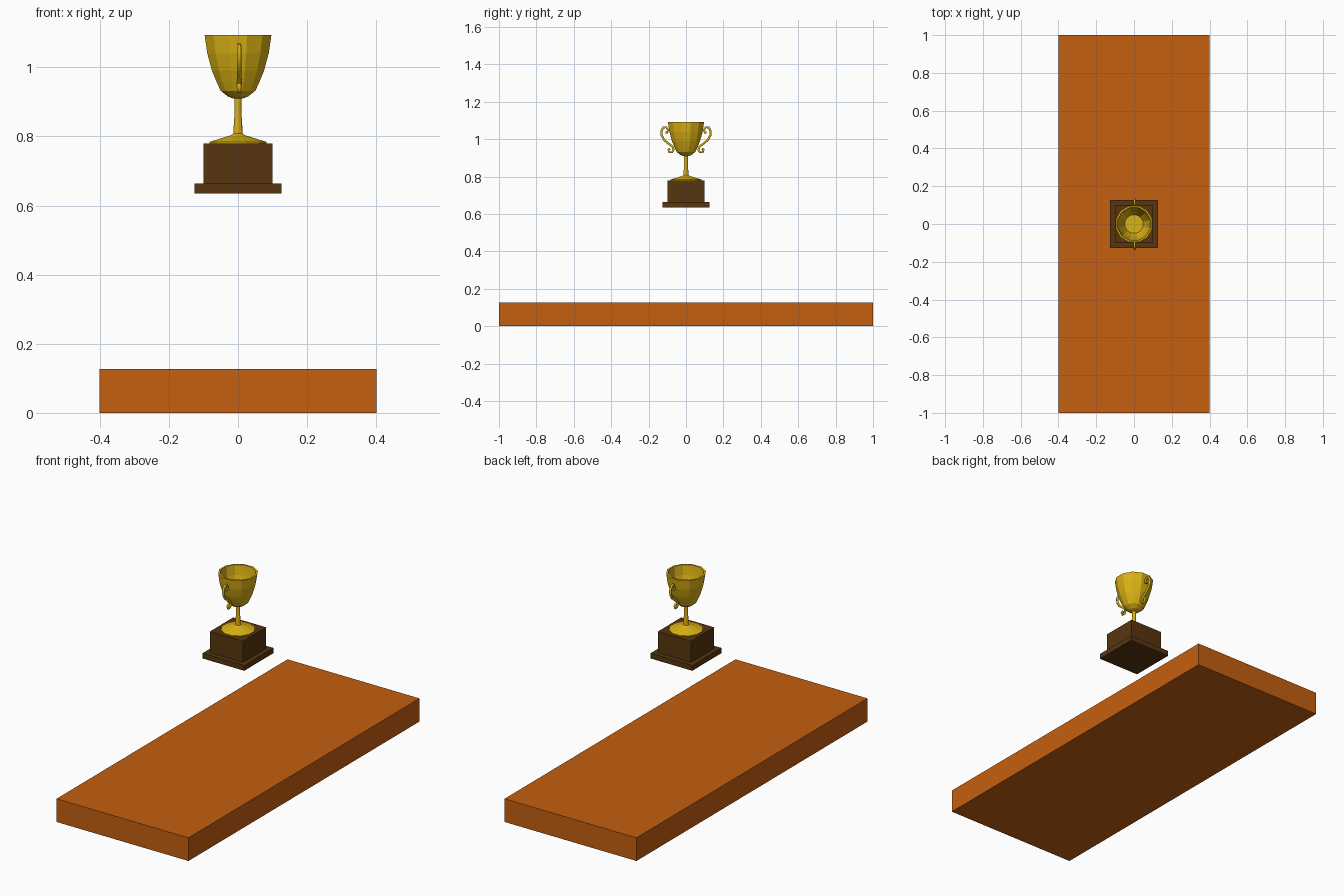
import bpy, math

if "Cube" in bpy.data.objects:
    bpy.data.objects.remove(bpy.data.objects["Cube"])

def material(name, rgb):
    m = bpy.data.materials.new(name)
    m.diffuse_color = (*rgb, 1)
    m.use_nodes = True
    m.node_tree.nodes["Principled BSDF"].inputs["Base Color"].default_value = m.diffuse_color
    return m

wood = material("orange_wood", (0.55, 0.115, 0.005))
dark = material("dark_wood", (0.095, 0.036, 0.005))
gold = material("gold", (0.72, 0.45, 0.007))

def box(name, sx, sy, z0, z1, mat):
    x, y = sx / 2, sy / 2
    ring = [(-x, -y), (x, -y), (x, y), (-x, y)]
    verts = [(a, b, z) for z in (z0, z1) for a, b in ring]
    faces = [(3, 2, 1, 0), (4, 5, 6, 7)]
    faces += [(i, (i + 1) % 4, (i + 1) % 4 + 4, i + 4) for i in range(4)]
    add(name, verts, faces, mat)

def add(name, verts, faces, mat):
    me = bpy.data.meshes.new(name)
    me.from_pydata(verts, [], faces)
    me.materials.append(mat)
    ob = bpy.data.objects.new(name, me)
    bpy.context.collection.objects.link(ob)
    return ob

def lathe(name, profile, n, mat):
    verts, faces = [], []
    for r, z in profile:
        for i in range(n):
            a = 2 * math.pi * (i + 0.5) / n
            verts.append((r * math.cos(a), r * math.sin(a), z))
    for k in range(len(profile) - 1):
        for i in range(n):
            j = (i + 1) % n
            faces.append((k * n + i, k * n + j, (k + 1) * n + j, (k + 1) * n + i))
    last = (len(profile) - 1) * n
    faces += [tuple(reversed(range(n))), tuple(range(last, last + n))]
    return add(name, verts, faces, mat)

# Shelf slab and the stepped wooden base floating above it
box("slab", 0.8, 2.0, 0, 0.127, wood)
box("base_plinth", 0.252, 0.252, 0.635, 0.664, dark)
box("base_block", 0.2, 0.2, 0.664, 0.78, dark)

# Flared foot and slim stem
lathe("foot_and_stem", [(0.086, 0.78), (0.086, 0.784), (0.022, 0.803), (0.014, 0.808),
                        (0.0125, 0.835), (0.010, 0.87), (0.010, 0.915)], 12, gold)

# Hollow cup: outside wall, rim, inside wall down to the inner floor
lathe("cup", [(0.012, 0.909), (0.03, 0.915), (0.052, 0.932), (0.064, 0.957), (0.078, 0.99),
              (0.092, 1.04), (0.1, 1.093), (0.09, 1.093), (0.083, 1.04), (0.069, 0.99),
              (0.05, 0.945)], 12, gold)

# Scrolled handles on both sides
scroll = [(0.110, 1.036, 1.1), (0.100, 1.036, 1), (0.096, 1.050, 1), (0.106, 1.064, 1),
          (0.122, 1.062, 1), (0.132, 1.045, 1), (0.130, 1.020, 1), (0.117, 0.996, 1),
          (0.094, 0.977, 1), (0.073, 0.961, 1), (0.066, 0.944, 1), (0.074, 0.930, 1),
          (0.089, 0.930, 1), (0.095, 0.943, 1), (0.085, 0.949, 1.1)]
for name, side in (("handle_back", 1), ("handle_front", -1)):
    cu = bpy.data.curves.new(name, 'CURVE')
    cu.dimensions = '3D'
    cu.bevel_depth = 0.0065
    cu.bevel_resolution = 1
    cu.use_fill_caps = True
    sp = cu.splines.new('POLY')
    sp.points.add(len(scroll) - 1)
    for p, (y, z, r) in zip(sp.points, scroll):
        p.co = (0.003, side * y, z, 1)
        p.radius = r
    cu.materials.append(gold)
    ob = bpy.data.objects.new(name, cu)
    bpy.context.collection.objects.link(ob)
